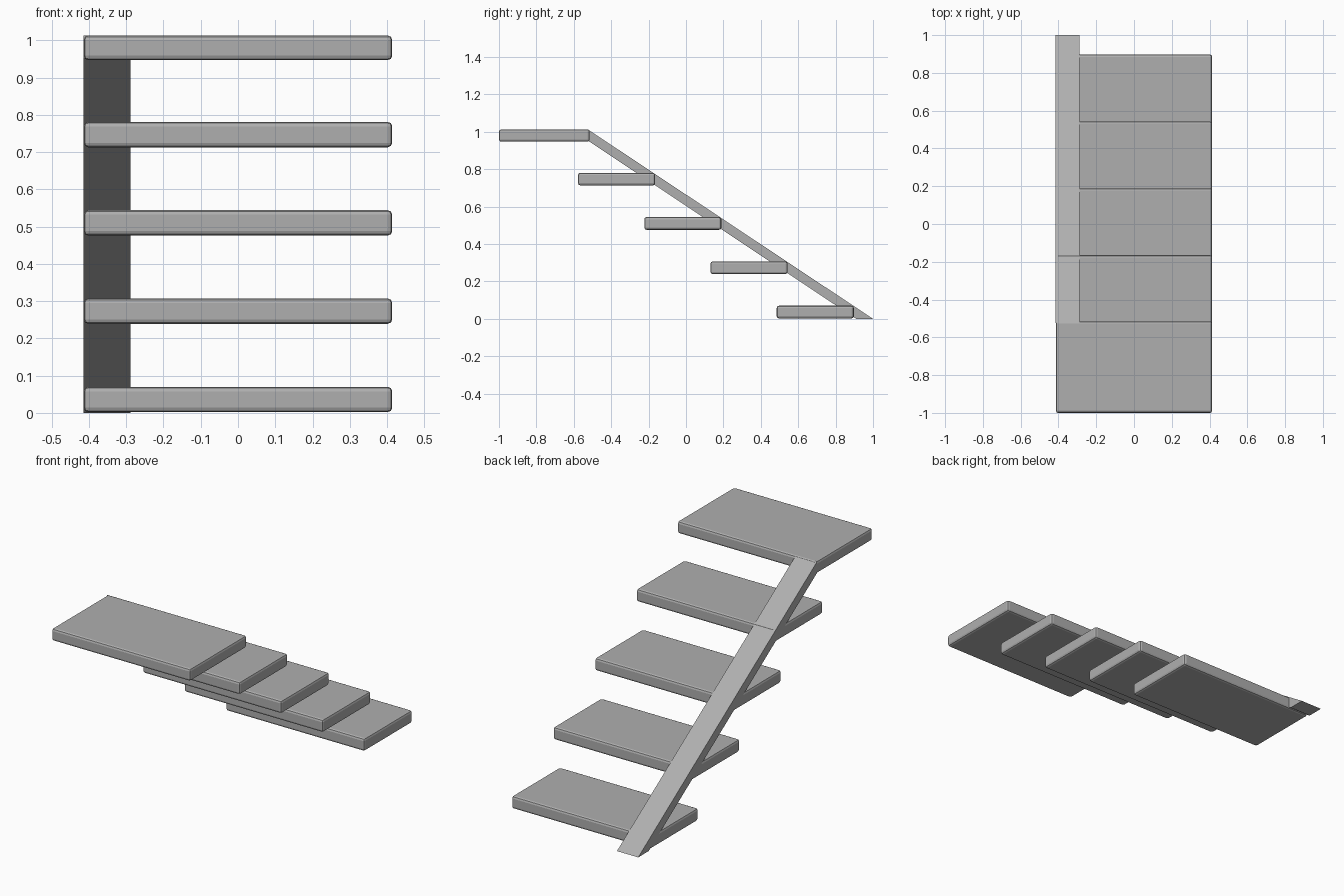
import bpy, bmesh

if "Cube" in bpy.data.objects:
    bpy.data.objects.remove(bpy.data.objects["Cube"])

grey = bpy.data.materials.new("dark_grey")
grey.diffuse_color = (0.43, 0.43, 0.43, 1)
grey.use_nodes = True
grey.node_tree.nodes["Principled BSDF"].inputs["Base Color"].default_value = grey.diffuse_color


def make_object(name, bm, bevel, segments):
    bmesh.ops.recalc_face_normals(bm, faces=bm.faces)
    mesh = bpy.data.meshes.new(name)
    bm.to_mesh(mesh)
    bm.free()
    mesh.materials.append(grey)
    ob = bpy.data.objects.new(name, mesh)
    bpy.context.collection.objects.link(ob)
    if bevel:
        mod = ob.modifiers.new("edge_bevel", 'BEVEL')
        mod.width = bevel
        mod.segments = segments
    return ob


def extrude_profile(name, profile, x0, x1, bevel=0, segments=1):
    """Extrude a (y, z) outline along x."""
    bm = bmesh.new()
    face = bm.faces.new([bm.verts.new((x0, y, z)) for y, z in profile])
    new = bmesh.ops.extrude_face_region(bm, geom=[face])["geom"]
    verts = [v for v in new if isinstance(v, bmesh.types.BMVert)]
    bmesh.ops.translate(bm, verts=verts, vec=(x1 - x0, 0, 0))
    return make_object(name, bm, bevel, segments)


def slab(name, y0, y1, z0, z1):
    outline = [(y0, z0), (y1, z0), (y1, z1), (y0, z1)]
    return extrude_profile(name, outline, -0.414, 0.414, 0.012, 2)


# landing at the top
slab("landing", -1.0, -0.515, 0.947, 1.013)

# four equal treads going down towards the back
for i in range(4):
    y = 0.897 - i * 0.354
    z = 0.002 + i * 0.237
    slab(f"tread_{i + 1}", y - 0.412, y, z, z + 0.068)

# slanted stringer along the left side, cut level at the floor
extrude_profile("stringer",
                [(-0.525, 1.013), (1.0, 0.0), (0.91, 0.0), (-0.525, 0.953)],
                -0.415, -0.288)
